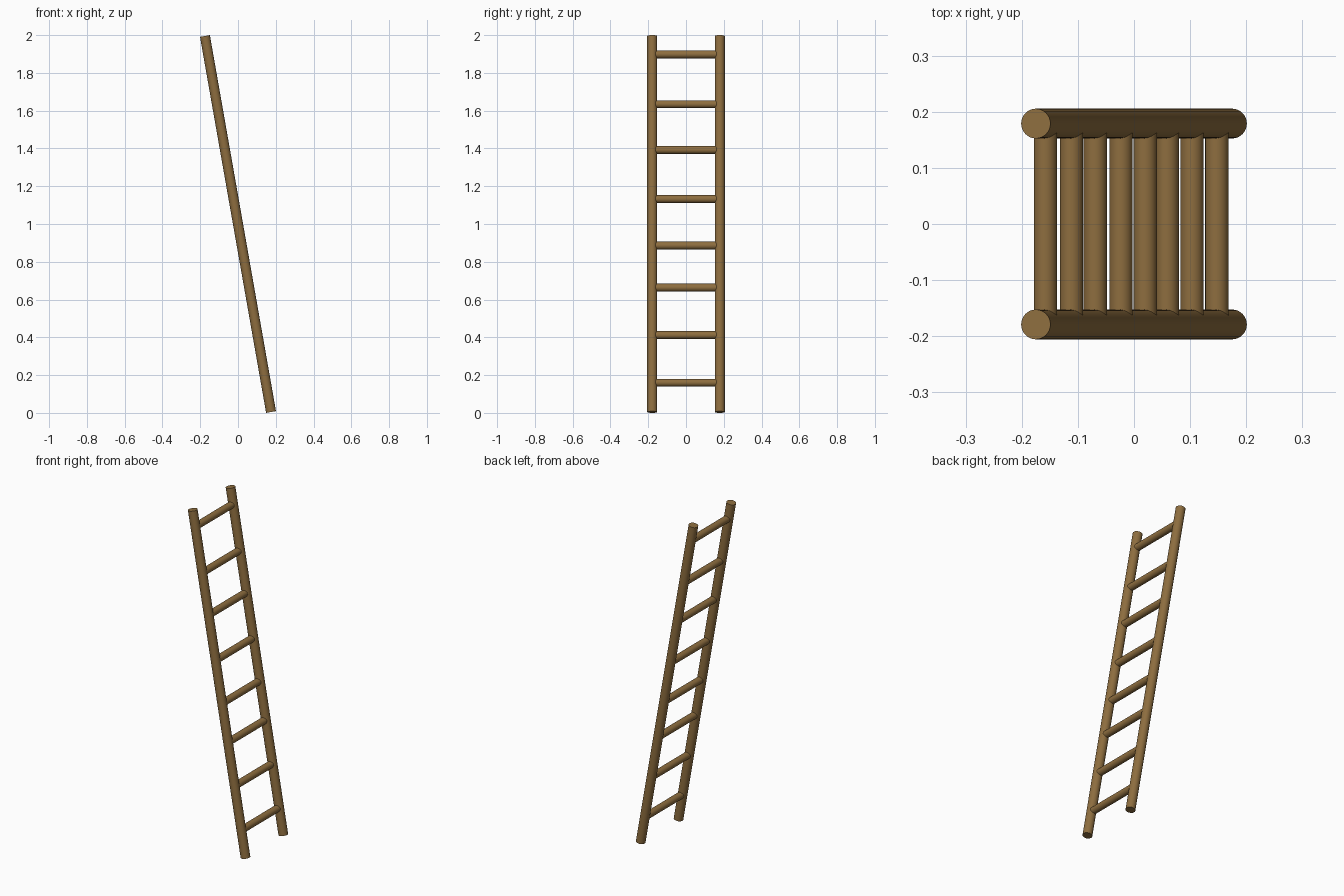
import bpy, math
from mathutils import Vector

if "Cube" in bpy.data.objects:
    bpy.data.objects.remove(bpy.data.objects["Cube"])

wood = bpy.data.materials.new("wood")
wood.diffuse_color = (0.27, 0.155, 0.05, 1)
wood.use_nodes = True
wood.node_tree.nodes["Principled BSDF"].inputs["Base Color"].default_value = wood.diffuse_color

BOTTOM = Vector((0.175, 0, 0.0046))
TOP = Vector((-0.175, 0, 1.9954))
HALF_WIDTH = 0.179


def pole(name, a, b, radius):
    """Round pole with smooth sides and crisp flat ends, from a to b."""
    d = b - a
    bpy.ops.mesh.primitive_cylinder_add(
        vertices=32, radius=radius, depth=d.length, location=(a + b) / 2,
        rotation=d.to_track_quat('Z', 'Y').to_euler())
    ob = bpy.context.object
    ob.name = name
    ob.data.materials.append(wood)
    bpy.ops.object.shade_smooth_by_angle(angle=math.radians(35))
    return ob


# Leaning side rails
for name, side in (("front_rail", -1), ("back_rail", 1)):
    off = Vector((0, side * HALF_WIDTH, 0))
    pole(name, BOTTOM + off, TOP + off, 0.0265)

# Slightly uneven rungs, ends buried in the rails
for i, z in enumerate((0.16, 0.412, 0.663, 0.886, 1.132, 1.392, 1.634, 1.898)):
    c = BOTTOM.lerp(TOP, (z - BOTTOM.z) / (TOP.z - BOTTOM.z))
    off = Vector((0, HALF_WIDTH, 0))
    pole(f"rung_{i + 1}", c - off, c + off, 0.0207)
